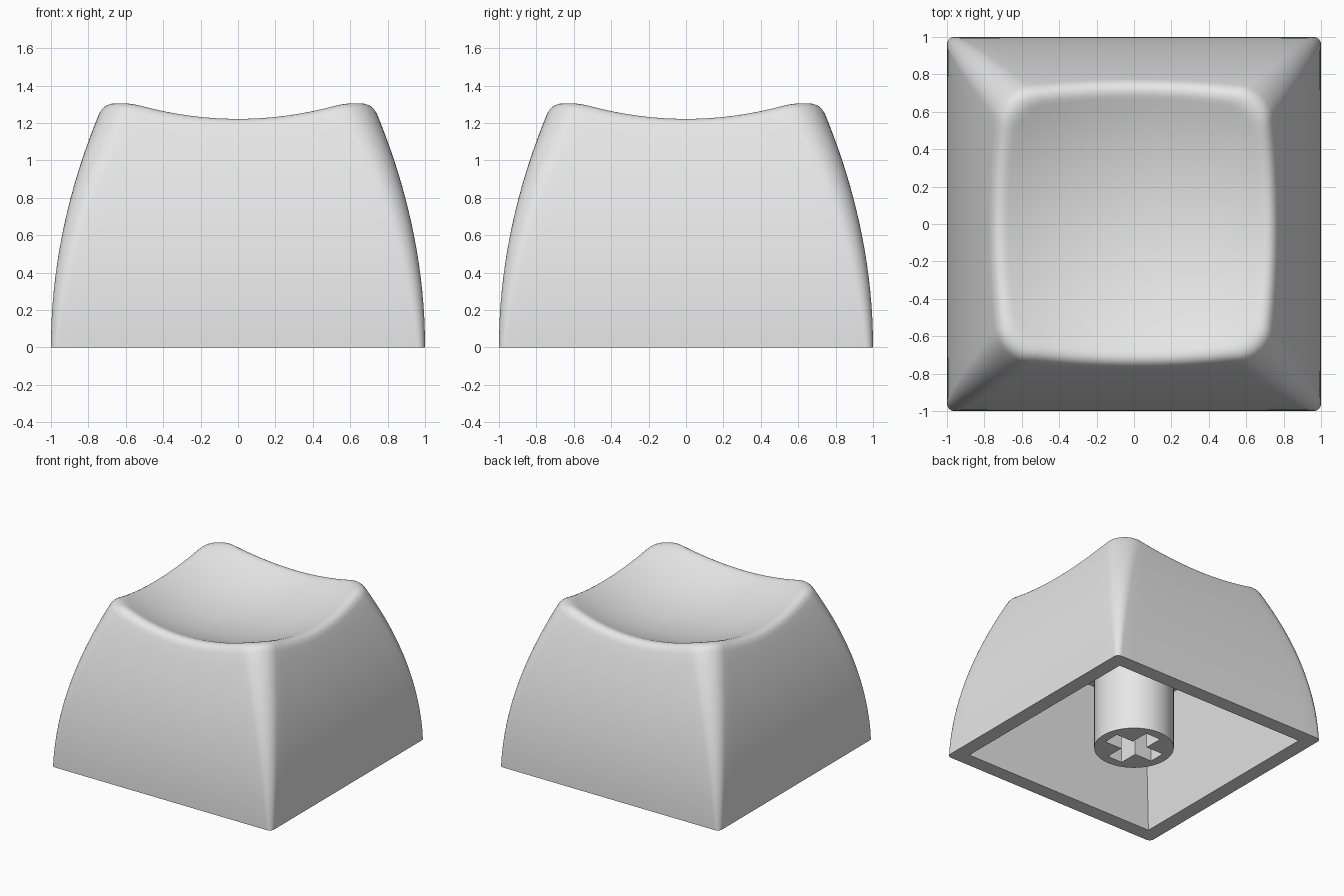
import bpy, bmesh, math
from mathutils import Vector

cube = bpy.data.objects.get("Cube")
if cube:
    bpy.data.objects.remove(cube, do_unlink=True)

grey = bpy.data.materials.new("light_grey_plastic")
grey.use_nodes = True
colour = (0.8, 0.8, 0.8, 1)
grey.diffuse_color = colour
grey.node_tree.nodes["Principled BSDF"].inputs["Base Color"].default_value = colour

ARC, SIDE = 10, 16            # outline steps per corner and per side
DISH_R, DISH_Z = 1.75, 1.079  # spherical dish in the top
FILLET = 0.075
WALL_LEVELS, FILLET_STEPS, DISH_RINGS = 16, 8, 14


def add_object(name, bm):
    bmesh.ops.recalc_face_normals(bm, faces=bm.faces)
    mesh = bpy.data.meshes.new(name)
    bm.to_mesh(mesh)
    bm.free()
    mesh.materials.append(grey)
    obj = bpy.data.objects.new(name, mesh)
    bpy.context.collection.objects.link(obj)
    return obj


def select_only(obj):
    bpy.ops.object.select_all(action='DESELECT')
    obj.select_set(True)
    bpy.context.view_layer.objects.active = obj


def smooth(obj):
    select_only(obj)
    bpy.ops.object.shade_smooth_by_angle(angle=math.radians(35))


def dish(x, y):
    return DISH_Z + DISH_R - math.sqrt(DISH_R ** 2 - x * x - y * y)


def half_width(z):
    return 1 - 0.165 * z * z


def corner_radius(z):
    return 0.04 + 0.11 * z


def outline_point(k, w, r):
    """Point k of a rounded square with half width w and corner radius r."""
    quarter, step = divmod(k, ARC + SIDE)
    c = w - r
    if step <= ARC:
        a = math.pi / 2 * step / ARC
        x, y = c + r * math.cos(a), c + r * math.sin(a)
    else:
        x, y = c - 2 * c * (step - ARC) / SIDE, w
    for _ in range(quarter):
        x, y = -y, x
    return x, y


def wall_point(k, z):
    return Vector((*outline_point(k, half_width(z), corner_radius(z)), z))


def column(k):
    """One strip of the cap: inner wall, base, outer wall, rim, dish."""
    pts = [Vector((*outline_point(k, 0.72, 0), 0.93)),
           Vector((*outline_point(k, 0.88, 0), 0))]
    # height where the outer wall meets the dish
    top = 1.3
    for _ in range(12):
        p = wall_point(k, top)
        top = dish(p.x, p.y)
    rim = wall_point(k, top)
    low = top - FILLET
    pts += [wall_point(k, low * i / WALL_LEVELS) for i in range(WALL_LEVELS + 1)]
    # rounded rim between wall and dish
    a = pts[-1]
    shrink = 1 - FILLET / max(abs(rim.x), abs(rim.y))
    b = Vector((rim.x * shrink, rim.y * shrink, 0))
    b.z = dish(b.x, b.y)
    for i in range(1, FILLET_STEPS + 1):
        t = i / FILLET_STEPS
        pts.append(a * (1 - t) ** 2 + rim * 2 * t * (1 - t) + b * t * t)
    for i in range(1, DISH_RINGS):
        f = 1 - i / DISH_RINGS
        pts.append(Vector((b.x * f, b.y * f, dish(b.x * f, b.y * f))))
    return pts


# Cap shell
bm = bmesh.new()
count = 4 * (ARC + SIDE)
strips = [[bm.verts.new(p) for p in column(k)] for k in range(count)]
pole = bm.verts.new((0, 0, DISH_Z))
for k in range(count):
    s, n = strips[k], strips[(k + 1) % count]
    for j in range(len(s) - 1):
        bm.faces.new((s[j], n[j], n[j + 1], s[j + 1]))
    bm.faces.new((s[-1], n[-1], pole))
bm.faces.new([s[0] for s in strips])  # cavity ceiling
bmesh.ops.remove_doubles(bm, verts=bm.verts, dist=0.00001)
smooth(add_object("cap_shell", bm))

# Stem
bm = bmesh.new()
bmesh.ops.create_cone(bm, cap_ends=True, segments=64, radius1=0.3, radius2=0.3, depth=0.95)
bmesh.ops.translate(bm, verts=bm.verts, vec=(0, 0, 0.475))
stem = add_object("stem", bm)

# Cross-shaped socket cut into the stem
bm = bmesh.new()
arm, half = 0.225, 0.068
loop = []
for q in range(4):
    for x, y in ((arm, -half), (arm, half), (half, half)):
        for _ in range(q):
            x, y = -y, x
        loop.append(bm.verts.new((x, y, -0.1)))
face = bm.faces.new(loop)
up = bmesh.ops.extrude_face_region(bm, geom=[face])["geom"]
bmesh.ops.translate(bm, verts=[v for v in up if isinstance(v, bmesh.types.BMVert)], vec=(0, 0, 0.65))
cutter = add_object("cross_cutter", bm)
cutter.hide_render = True

cut = stem.modifiers.new("cross_socket", 'BOOLEAN')
cut.operation = 'DIFFERENCE'
cut.solver = 'EXACT'
cut.object = cutter
select_only(stem)
bpy.ops.object.modifier_apply(modifier=cut.name)
bpy.data.objects.remove(cutter, do_unlink=True)
smooth(stem)
